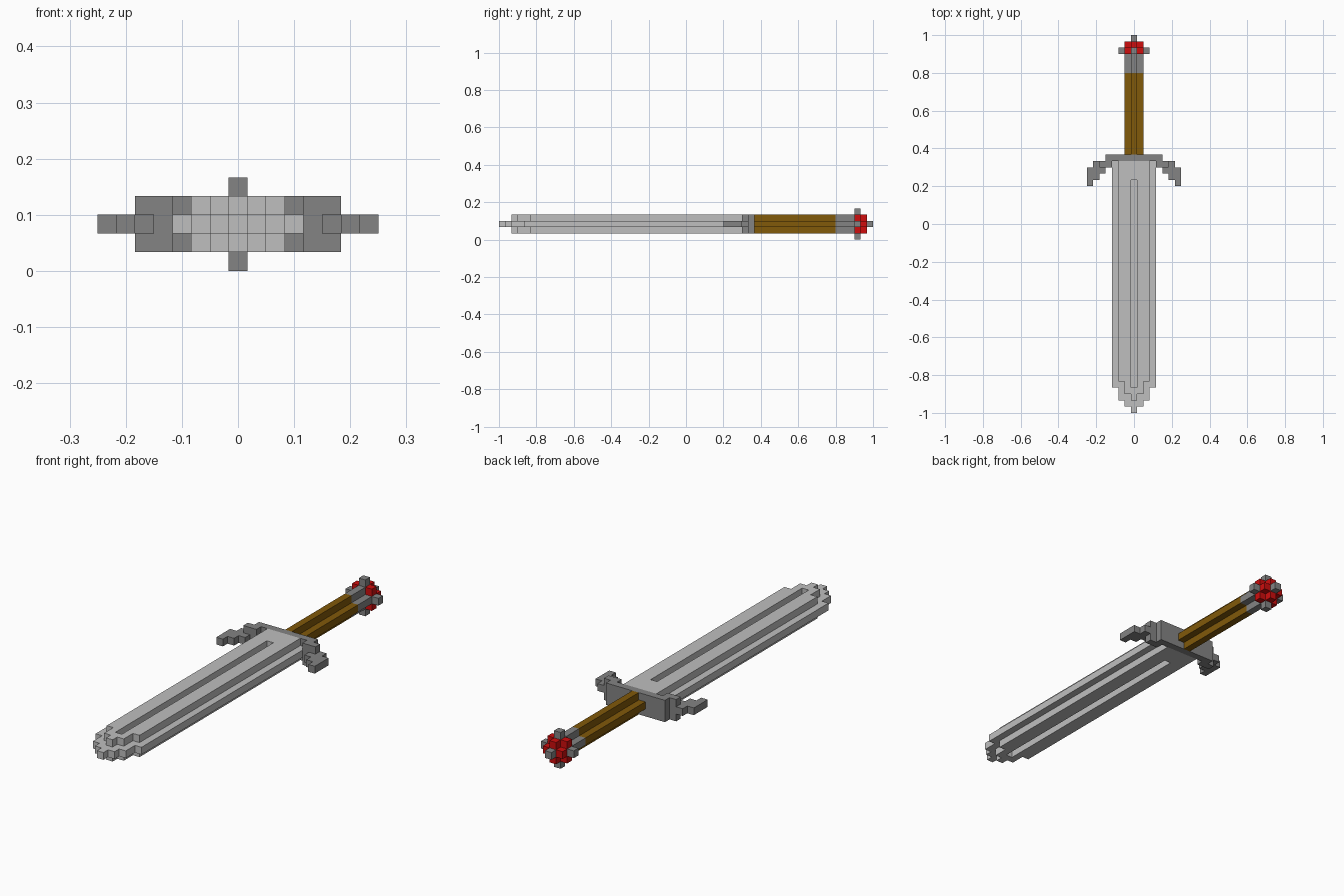
import bpy
import bmesh
import math
from mathutils import Vector

cube = bpy.data.objects.get("Cube")
if cube:
    bpy.data.objects.remove(cube, do_unlink=True)

U = 1 / 30  # edge of one block; the sword is 60 blocks long and 5 high


def material(name, rgb):
    m = bpy.data.materials.new(name)
    m.use_nodes = True
    m.diffuse_color = (*rgb, 1)
    bsdf = m.node_tree.nodes["Principled BSDF"]
    bsdf.inputs["Base Color"].default_value = (*rgb, 1)
    bsdf.inputs["Roughness"].default_value = 0.8
    return m


STEEL = material("light_steel", (0.52, 0.52, 0.52))
IRON = material("dark_iron", (0.23, 0.23, 0.23))
LEATHER = material("brown_leather", (0.22, 0.1, 0.003))
RUBY = material("red_gem", (0.62, 0.004, 0.004))


def cells(x, y, z):
    """Blocks in inclusive index ranges, mirrored to both sides in x."""
    return {(s * i, j, k) for s in (1, -1)
            for i in range(x[0], x[1] + 1)
            for j in range(y[0], y[1] + 1)
            for k in range(z[0], z[1] + 1)}


def build(name, filled, mat):
    """Skin a set of blocks and merge the flat areas into large faces."""
    bm = bmesh.new()
    for c in filled:
        centre = Vector((c[0], c[1] + 0.5 - 30, c[2] + 0.5))
        for axis in range(3):
            for sign in (1, -1):
                n = Vector((0, 0, 0))
                n[axis] = sign
                if tuple(int(a + b) for a, b in zip(c, n)) in filled:
                    continue
                u = Vector((0, 0, 0))
                u[(axis + 1) % 3] = 1
                v = n.cross(u)
                bm.faces.new([bm.verts.new((centre + (n + a * u + b * v) / 2) * U)
                              for a, b in ((-1, -1), (1, -1), (1, 1), (-1, 1))])
    bmesh.ops.remove_doubles(bm, verts=bm.verts, dist=U / 10)
    bmesh.ops.dissolve_limit(bm, angle_limit=math.radians(1),
                             verts=bm.verts, edges=bm.edges)
    mesh = bpy.data.meshes.new(name)
    bm.to_mesh(mesh)
    bm.free()
    mesh.materials.append(mat)
    obj = bpy.data.objects.new(name, mesh)
    bpy.context.collection.objects.link(obj)
    return obj


def cross_bar(y):
    """A bar with a plus-shaped section."""
    return cells((0, 1), y, (2, 2)) | cells((0, 0), y, (1, 3))


# Blade: stepped core, narrower raised layers above and below, central groove
blade = set()
for half_width, start in enumerate((0, 1, 2, 4)):
    blade |= cells((0, half_width), (start, 39), (2, 2))
for layer in (1, 3):
    for half_width, start in enumerate((2, 3, 5)):
        blade |= cells((0, half_width), (start, 39), (layer, layer))
    blade -= cells((0, 0), (4, 36), (layer, layer))
build("blade", blade, STEEL)

# Crossguard: thick plate, shoulders, and thin hooks stepping to the tip
guard = cells((0, 4), (40, 40), (1, 3)) | cells((4, 5), (39, 39), (1, 3))
for i, start, end in ((5, 38, 39), (6, 37, 39), (7, 36, 38)):
    guard |= cells((i, i), (start, end), (2, 2))
build("crossguard", guard, IRON)

# Grip and its metal collar
build("grip", cross_bar((41, 53)), LEATHER)
build("grip_collar", cross_bar((54, 56)), IRON)

# Pommel gem, held by four claws and an end stud
build("pommel_gem", cells((0, 1), (57, 57), (1, 3)) | cross_bar((58, 58)), RUBY)
build("side_claws", cells((2, 2), (57, 57), (2, 2)), IRON)
build("upper_claw", cells((0, 0), (57, 57), (4, 4)), IRON)
build("lower_claw", cells((0, 0), (57, 57), (0, 0)), IRON)
build("end_stud", cells((0, 0), (59, 59), (2, 2)), IRON)
